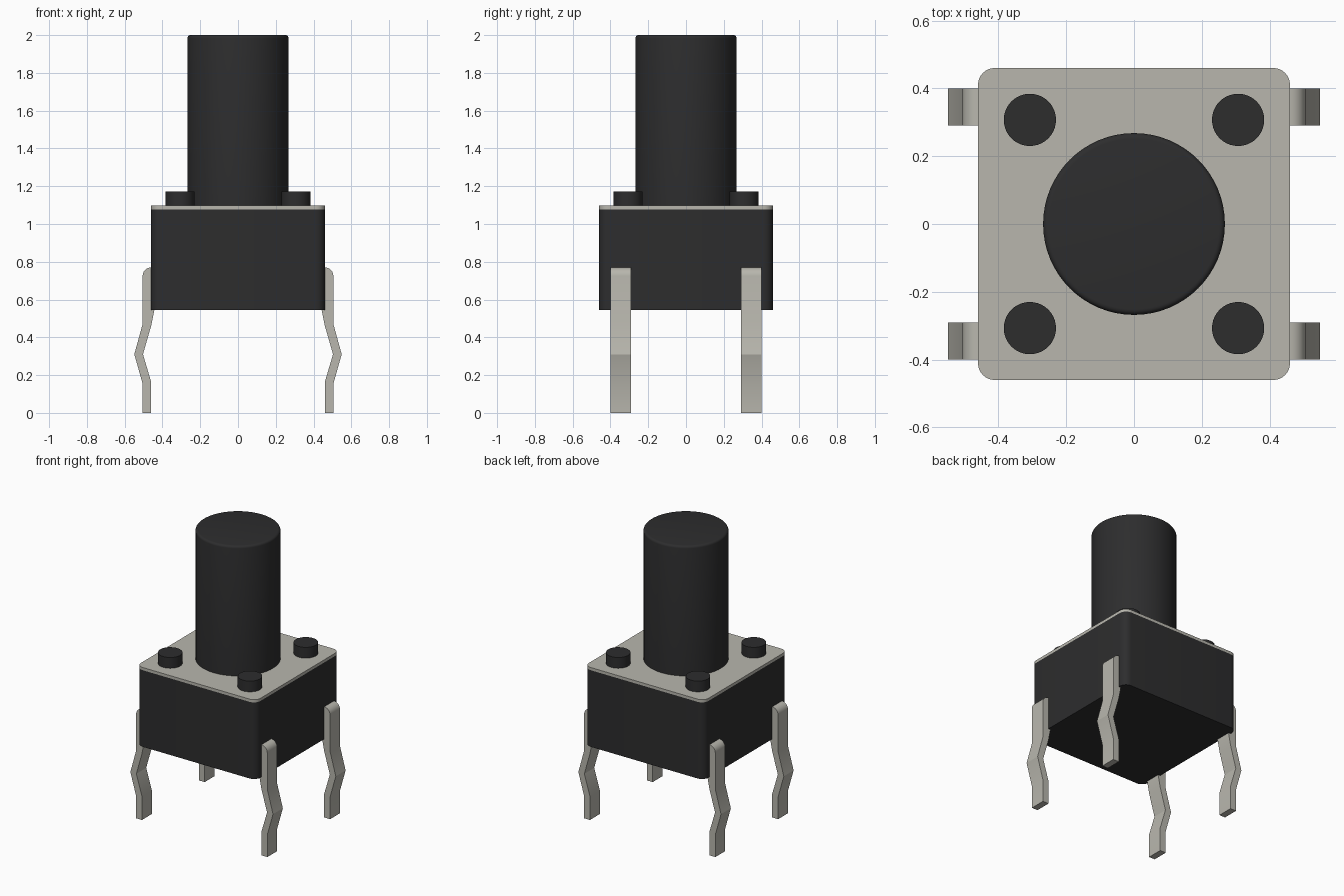
import bpy, bmesh, math

if "Cube" in bpy.data.objects:
    bpy.data.objects.remove(bpy.data.objects["Cube"], do_unlink=True)


def material(name, rgb):
    m = bpy.data.materials.new(name)
    m.use_nodes = True
    m.diffuse_color = (*rgb, 1)
    bsdf = m.node_tree.nodes["Principled BSDF"]
    bsdf.inputs["Base Color"].default_value = (*rgb, 1)
    bsdf.inputs["Roughness"].default_value = 0.6
    return m


black = material("black plastic", (0.026, 0.026, 0.027))
metal = material("tinned metal", (0.48, 0.47, 0.42))


def extrude(name, points, vector, mat):
    """Solid made by sweeping a flat outline along a vector."""
    bm = bmesh.new()
    face = bm.faces.new([bm.verts.new(p) for p in points])
    swept = bmesh.ops.extrude_face_region(bm, geom=[face])["geom"]
    bmesh.ops.translate(bm, vec=vector,
                        verts=[v for v in swept if isinstance(v, bmesh.types.BMVert)])
    bmesh.ops.recalc_face_normals(bm, faces=bm.faces)
    mesh = bpy.data.meshes.new(name)
    bm.to_mesh(mesh)
    bm.free()
    mesh.materials.append(mat)
    obj = bpy.data.objects.new(name, mesh)
    bpy.context.collection.objects.link(obj)
    return obj


def smooth(obj):
    bpy.ops.object.select_all(action="DESELECT")
    obj.select_set(True)
    bpy.context.view_layer.objects.active = obj
    bpy.ops.object.shade_smooth_by_angle(angle=math.radians(30))


def arc(cx, cy, r, start, end, steps):
    angles = [math.radians(start + (end - start) * i / steps) for i in range(steps + 1)]
    return [(cx + r * math.cos(a), cy + r * math.sin(a)) for a in angles]


def rounded_slab(name, half, radius, z0, z1, mat):
    c = half - radius
    outline = []
    for i, (sx, sy) in enumerate([(1, 1), (-1, 1), (-1, -1), (1, -1)]):
        outline += arc(c * sx, c * sy, radius, 90 * i, 90 * i + 90, 8)
    smooth(extrude(name, [(x, y, z0) for x, y in outline], (0, 0, z1 - z0), mat))


def cylinder(name, x, y, radius, z0, z1, sides, fillet=0):
    bpy.ops.mesh.primitive_cylinder_add(vertices=sides, radius=radius, depth=z1 - z0,
                                        location=(x, y, (z0 + z1) / 2))
    obj = bpy.context.object
    obj.name = name
    obj.data.materials.append(black)
    if fillet:
        bm = bmesh.new()
        bm.from_mesh(obj.data)
        rim = [e for e in bm.edges if all(v.co.z > 0 for v in e.verts)]
        bmesh.ops.bevel(bm, geom=rim, offset=fillet, segments=4, profile=0.5,
                        affect="EDGES")
        bm.to_mesh(obj.data)
        bm.free()
    smooth(obj)


# Housing and cover plate
rounded_slab("housing", 0.46, 0.05, 0.545, 1.078, black)
rounded_slab("cover_plate", 0.46, 0.05, 1.078, 1.097, metal)

# Push button
cylinder("button", 0, 0, 0.268, 1.08, 2.0, 64, 0.016)

# Rivets and bent legs at the four corners
leg_profile = [(0.44, 0.0 + 0.77)] + arc(0.46, 0.725, 0.045, 90, 0, 6) + [
    (0.505, 0.47), (0.549, 0.31), (0.505, 0.155), (0.505, 0),
    (0.46, 0), (0.46, 0.165), (0.503, 0.31), (0.46, 0.46), (0.44, 0.56)]
for sx, side in ((1, "left"), (-1, "right")):
    for sy, end in ((-1, "front"), (1, "back")):
        cylinder(f"{end}_{side}_rivet", 0.307 * sx, 0.307 * sy, 0.077, 1.08, 1.172, 40)
        leg = extrude(f"{end}_{side}_leg",
                      [(x * sx, 0.345 * sy - 0.054, z) for x, z in leg_profile],
                      (0, 0.108, 0), metal)
        smooth(leg)
